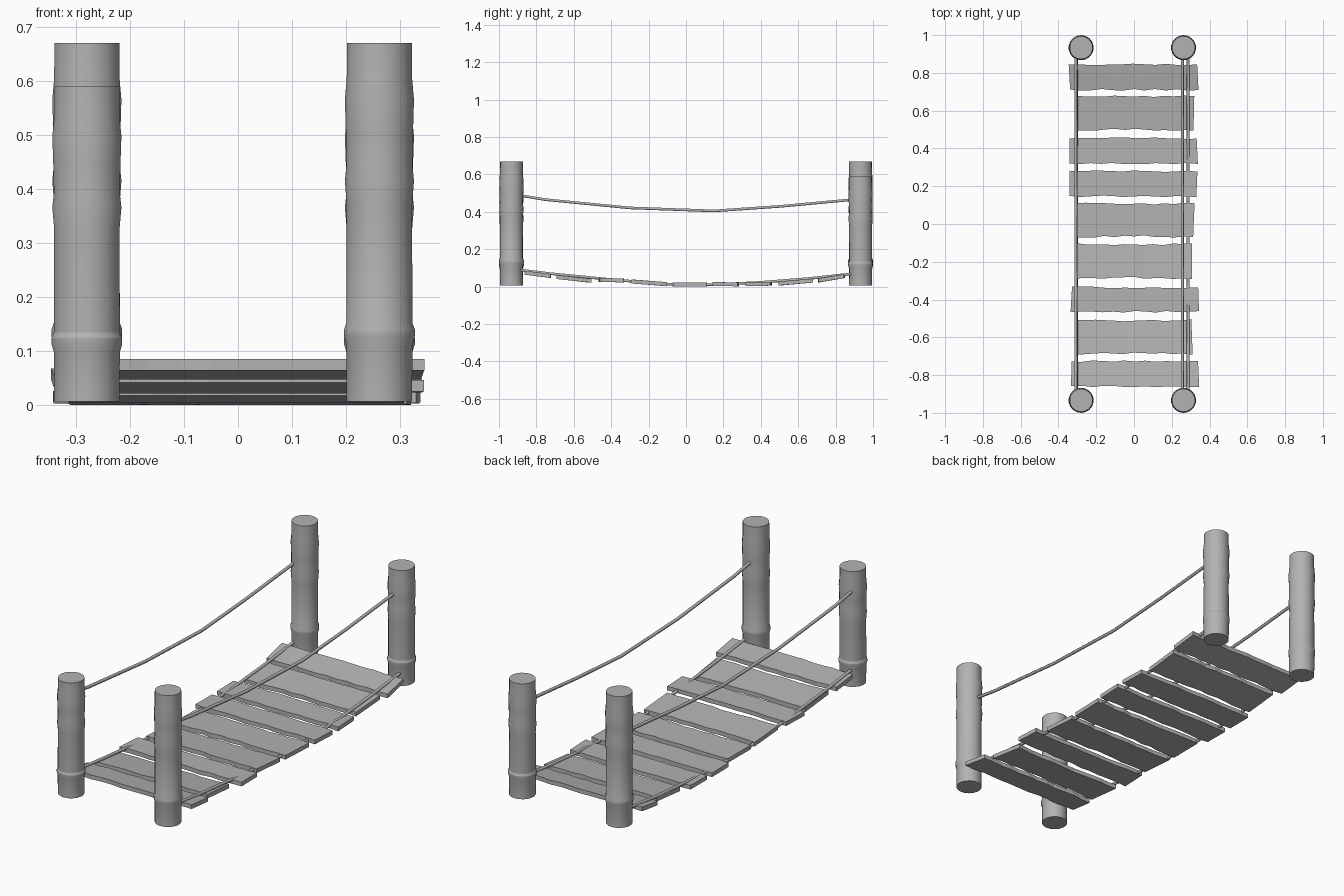
import bpy, bmesh, random

if "Cube" in bpy.data.objects:
    bpy.data.objects.remove(bpy.data.objects["Cube"])
random.seed(4)

# Dark grey weathered wood
WOOD = bpy.data.materials.new("dark_wood")
WOOD.diffuse_color = (.45, .45, .45, 1)
WOOD.use_nodes = True
WOOD.node_tree.nodes["Principled BSDF"].inputs["Base Color"].default_value = WOOD.diffuse_color


def make_object(name, bm, smooth=None):
    bmesh.ops.recalc_face_normals(bm, faces=bm.faces)
    me = bpy.data.meshes.new(name)
    bm.to_mesh(me)
    bm.free()
    me.materials.append(WOOD)
    ob = bpy.data.objects.new(name, me)
    bpy.context.collection.objects.link(ob)
    if smooth:
        bpy.ops.object.select_all(action='DESELECT')
        ob.select_set(True)
        bpy.context.view_layer.objects.active = ob
        bpy.ops.object.shade_smooth_by_angle(angle=smooth)


def skin_rings(bm, rings):
    """Join rings of points into a capped solid."""
    loops = [[bm.verts.new(p) for p in r] for r in rings]
    n = len(loops[0])
    for a, b in zip(loops, loops[1:]):
        for i in range(n):
            j = (i + 1) % n
            bm.faces.new((a[i], a[j], b[j], b[i]))
    bm.faces.new(loops[0])
    bm.faces.new(loops[-1])


# Posts: bamboo-like turned profile (z, radius)
POST = [(.006, .0615), (.11, .062), (.127, .0665), (.14, .0665), (.152, .062),
        (.37, .0615), (.415, .065), (.445, .062), (.50, .063),
        (.565, .065), (.605, .0615), (.67, .061)]


def post(name, x, y, height):
    bm = bmesh.new()
    bmesh.ops.create_circle(bm, segments=18, radius=1)
    circle = [v.co.copy() for v in bm.verts]
    bm.clear()
    skin_rings(bm, [[(x + c.x * r, y + c.y * r, .006 + (z - .006) * height)
                     for c in circle] for z, r in POST])
    make_object(name, bm, 0.36)


# Diagonally opposite posts are shorter
for side, x in (("left", -.28), ("right", .262)):
    for end, y in (("front", -.9335), ("back", .9335)):
        short = (side, end) in (("left", "front"), ("right", "back"))
        post(f"{end}_{side}_post", x, y, .879 if short else 1)

# Planks: front y, back y, left x, right x, front top z, back top z
PLANKS = [(-.86, -.725, -.332, .342, .085, .068),
          (-.69, -.507, -.312, .307, .062, .042),
          (-.465, -.335, -.332, .342, .046, .044),
          (-.29, -.105, -.313, .308, .038, .024),
          (-.07, .11, -.312, .317, .023, .021),
          (.145, .28, -.342, .333, .024, .023),
          (.32, .455, -.342, .335, .025, .026),
          (.495, .68, -.312, .317, .027, .043),
          (.71, .845, -.342, .338, .044, .067)]
THICK = .021


def plank(name, y0, y1, x0, x1, z0, z1):
    bm = bmesh.new()
    rings = []
    steps = 12
    for i in range(steps + 1):
        t = i / steps
        x = x0 + (x1 - x0) * t
        # wide planks are slightly waisted
        waist = .006 * (1 - abs(2 * t - 1)) if y1 - y0 > .15 else 0
        f, b = (random.uniform(-.005, .004) - waist for _ in range(2))
        end = random.uniform(-.004, .004)
        rings.append([(x + end, y0 - f, z0 - THICK), (x - end, y1 + b, z1 - THICK),
                      (x - end, y1 + b, z1), (x + end, y0 - f, z0)])
    skin_rings(bm, rings)
    make_object(name, bm)


for n, p in enumerate(PLANKS, 1):
    plank(f"plank_{n}", *p)


# Ropes: sagging bevelled curves running between the posts
def rope(name, x, path):
    cu = bpy.data.curves.new(name, 'CURVE')
    cu.dimensions = '3D'
    cu.bevel_depth = .008
    cu.bevel_resolution = 1
    cu.use_fill_caps = True
    cu.materials.append(WOOD)
    sp = cu.splines.new('POLY')
    sp.points.add(len(path) - 1)
    for pt, (y, z) in zip(sp.points, path):
        pt.co = (x, y, z, 1)
    ob = bpy.data.objects.new(name, cu)
    bpy.context.collection.objects.link(ob)


HAND = [(-.91, .491), (-.75, .465), (-.3, .421), (.15, .405), (.5, .429), (.91, .467)]
DECK = [(-.91, .092), (-.72, .069), (-.4, .038), (-.1, .013), (.15, .011),
        (.4, .023), (.65, .043), (.91, .071)]
rope("left_hand_rope", -.308, HAND)
rope("right_hand_rope", .256, HAND)
rope("left_deck_rope", -.305, DECK)
rope("right_deck_rope", .287, DECK)
